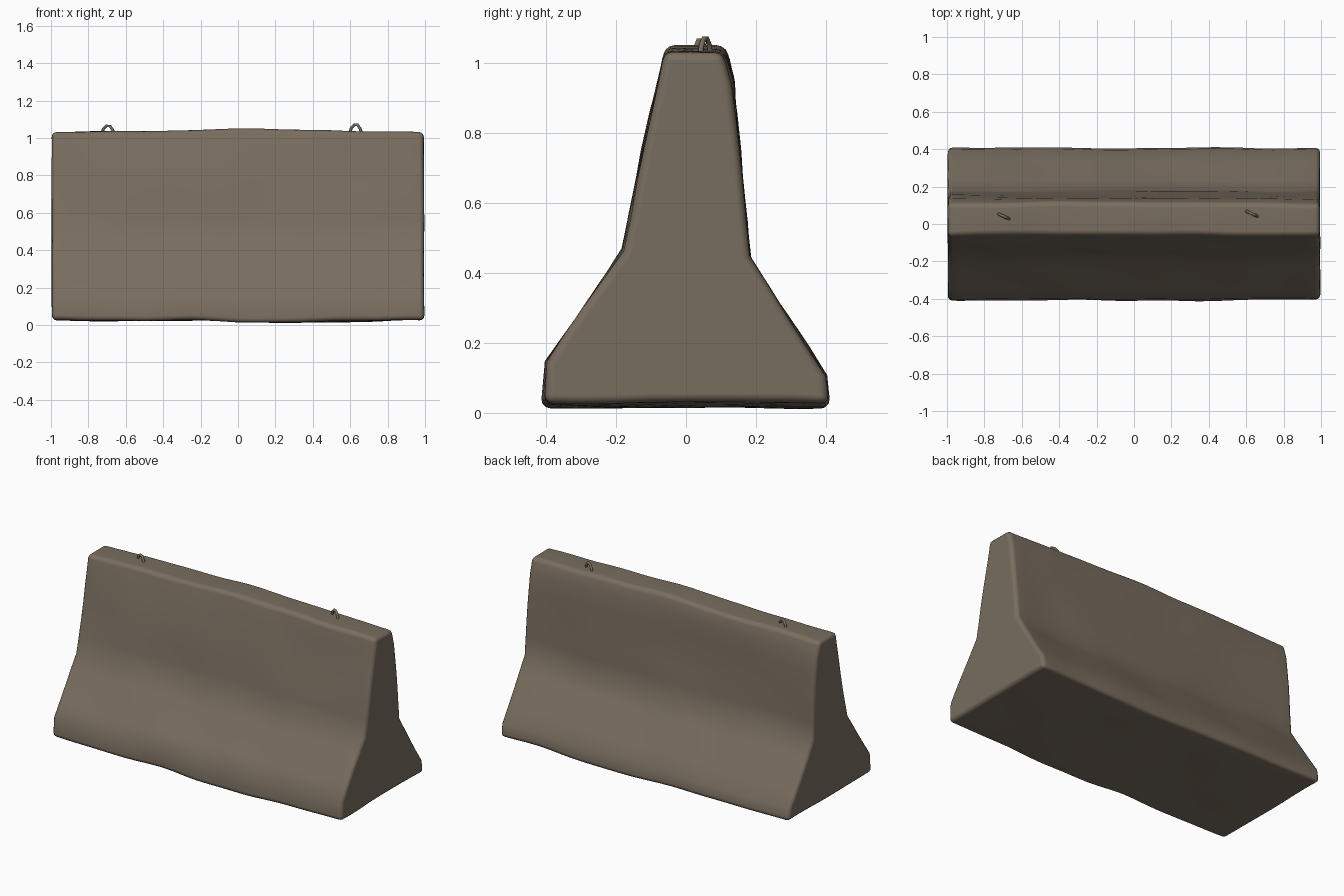
import bpy, bmesh, math
from mathutils import Vector, noise

cube = bpy.data.objects.get("Cube")
if cube:
    bpy.data.objects.remove(cube, do_unlink=True)


def material(name, rgb):
    mat = bpy.data.materials.new(name)
    mat.use_nodes = True
    mat.diffuse_color = (*rgb, 1)
    bsdf = mat.node_tree.nodes["Principled BSDF"]
    bsdf.inputs["Base Color"].default_value = (*rgb, 1)
    bsdf.inputs["Roughness"].default_value = 0.9
    return mat


concrete = material("weathered concrete", (0.19, 0.153, 0.115))

# Flared cross-section (y, z), and how many pieces each following side gets
PROFILE = [(-0.41, 0.02, 6), (-0.4, 0.14, 1), (-0.18, 0.46, 4), (-0.06, 1.04, 2),
           (0.11, 1.04, 1), (0.135, 0.95, 1), (0.18, 0.44, 4), (0.4, 0.1, 1),
           (0.41, 0.02, 7)]
SPLITS = [1, 4, 6, 2, 1, 5, 4, 1, 8]
SECTIONS = 24


def cross_section():
    points = []
    for i, (y, z, _) in enumerate(PROFILE):
        y2, z2, _ = PROFILE[(i + 1) % len(PROFILE)]
        for k in range(SPLITS[i]):
            t = k / SPLITS[i]
            points.append((y + (y2 - y) * t, z + (z2 - z) * t))
    return points


def worn(p):
    """Gentle waviness of a worn cast surface, sagging a little at the ends."""
    wave = noise.noise_vector(p * 3.0) * 0.011
    wave.x *= 0.4
    sag = 0.012 * p.x ** 2 if p.z > 0.9 else 0
    belly = 0.014 * math.exp(-((p.x - 0.25) / 0.35) ** 2) if p.z < 0.05 else 0
    q = p + wave
    q.z += 0.006 - sag - belly
    return q


# Barrier body: the section swept along x, closed at both ends
bm = bmesh.new()
rings = []
for s in range(SECTIONS + 1):
    x = -0.995 + 1.99 * s / SECTIONS
    rings.append([bm.verts.new(worn(Vector((x, y, z)))) for y, z in cross_section()])
n = len(rings[0])
for a, b in zip(rings, rings[1:]):
    for i in range(n):
        j = (i + 1) % n
        bm.faces.new((a[i], a[j], b[j], b[i]))
bm.faces.new(rings[0])
bm.faces.new(rings[-1])
bmesh.ops.recalc_face_normals(bm, faces=bm.faces)
for f in bm.faces:
    f.smooth = True
mesh = bpy.data.meshes.new("barrier_body")
bm.to_mesh(mesh)
bm.free()
mesh.materials.append(concrete)
body = bpy.data.objects.new("barrier_body", mesh)
bpy.context.collection.objects.link(body)

# Rounded, worn edges
bevel = body.modifiers.new("worn edges", "BEVEL")
bevel.width = 0.025
bevel.segments = 3
bevel.limit_method = "ANGLE"
bevel.angle_limit = math.radians(40)
normals = body.modifiers.new("soft shading", "WEIGHTED_NORMAL")
normals.keep_sharp = False


# Lifting loops: bent bars set into the top
def lifting_loop(name, x, y, height):
    curve = bpy.data.curves.new(name, "CURVE")
    curve.dimensions = "3D"
    curve.bevel_depth = 0.008
    curve.bevel_resolution = 1
    curve.resolution_u = 4
    curve.use_fill_caps = True
    path = [(-1, -0.06), (-0.85, 0.5), (-0.3, 0.95), (0.3, 0.95), (0.75, 0.5), (1, -0.06)]
    spline = curve.splines.new("POLY")
    spline.points.add(len(path) - 1)
    for point, (t, h) in zip(spline.points, path):
        point.co = (x + t * 0.03, y - t * 0.014, 1.03 + h * height, 1)
    curve.materials.append(concrete)
    bpy.context.collection.objects.link(bpy.data.objects.new(name, curve))


lifting_loop("right_lifting_loop", -0.695, 0.04, 0.036)
lifting_loop("left_lifting_loop", 0.63, 0.055, 0.042)
